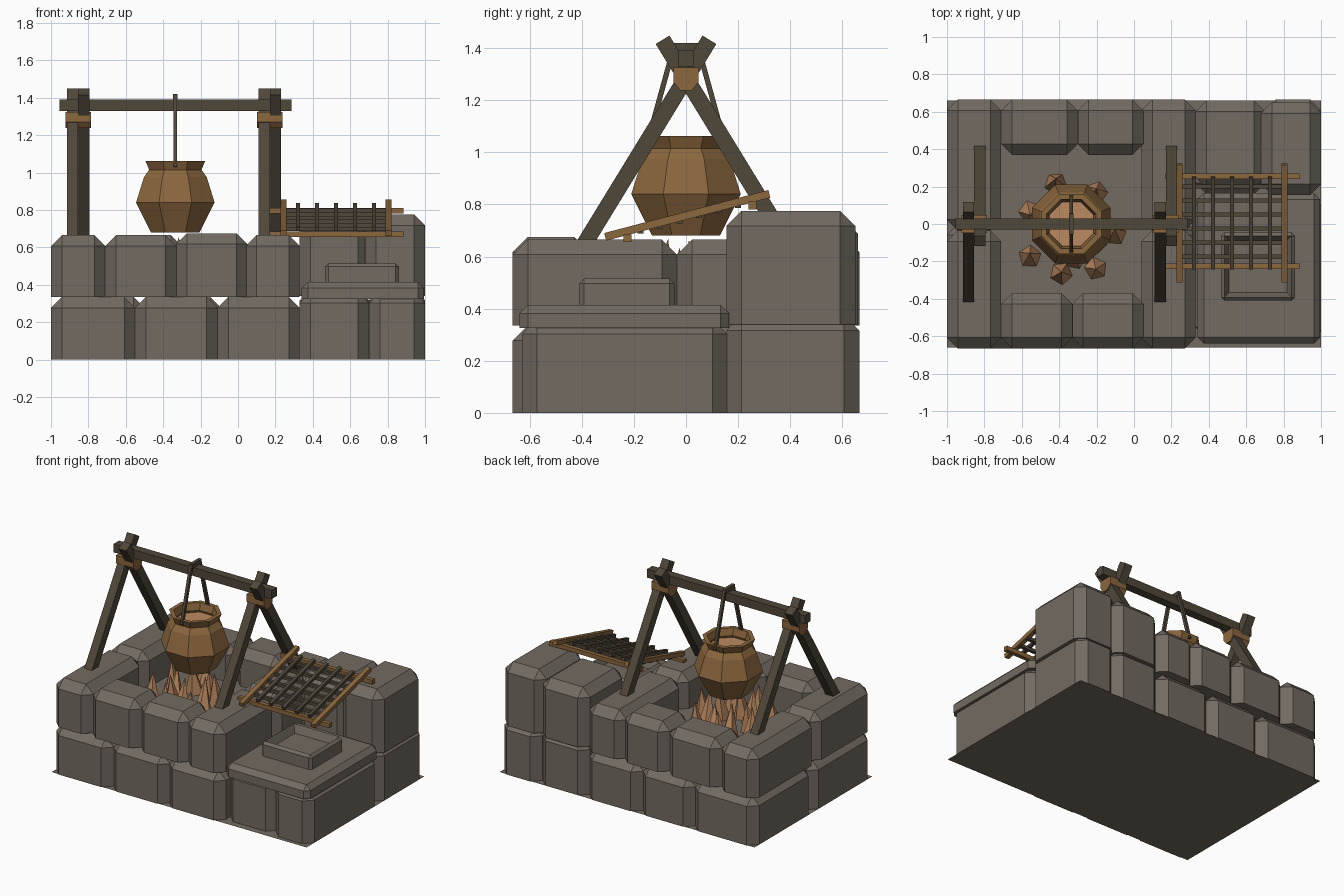
import bpy, bmesh, math, random
from mathutils import Vector, Matrix

if "Cube" in bpy.data.objects:
    bpy.data.objects.remove(bpy.data.objects["Cube"], do_unlink=True)


def material(name, r, g, b):
    m = bpy.data.materials.new(name)
    m.use_nodes = True
    m.diffuse_color = (r, g, b, 1)
    m.node_tree.nodes["Principled BSDF"].inputs["Base Color"].default_value = (r, g, b, 1)
    return m


STONE = material("stone grey", 0.17, 0.145, 0.12)
DARK = material("dark wood", 0.08, 0.063, 0.042)
BROWN = material("warm brown", 0.26, 0.135, 0.048)
EMBER = material("ember orange", 0.5, 0.25, 0.12)


def finish(name, bm, mat):
    bmesh.ops.recalc_face_normals(bm, faces=bm.faces)
    mesh = bpy.data.meshes.new(name)
    bm.to_mesh(mesh)
    bm.free()
    mesh.materials.append(mat)
    ob = bpy.data.objects.new(name, mesh)
    bpy.context.collection.objects.link(ob)
    return ob


def block_mesh(x, y, z, chamfer):
    """Box from (min, max) pairs, chamfered on every edge except the base."""
    bm = bmesh.new()
    bmesh.ops.create_cube(bm, size=1)
    for v in bm.verts:
        v.co = [a[0] if c < 0 else a[1] for a, c in zip((x, y, z), v.co)]
    edges = [e for e in bm.edges if max(v.co.z for v in e.verts) > z[0] + 0.001]
    bmesh.ops.bevel(bm, geom=edges, offset=chamfer, segments=1, affect='EDGES', profile=0.5)
    return bm


def stone(name, x, y, z, chamfer=0.058):
    return finish(name, block_mesh(x, y, z, chamfer), STONE)


def bar(name, p, q, w, h, mat):
    """Square bar between two points; w lies along x (or y for bars along x)."""
    p, q = Vector(p), Vector(q)
    d = (q - p).normalized()
    side = Vector((0, 1, 0)) if abs(d.x) > 0.9 else Vector((1, 0, 0))
    rot = Matrix((side, d.cross(side), d)).transposed().to_4x4()
    bm = bmesh.new()
    bmesh.ops.create_cube(bm, size=1, matrix=Matrix.Translation((p + q) / 2) @ rot
                          @ Matrix.Diagonal((w, h, (q - p).length, 1)))
    return finish(name, bm, mat)


def plane(name, x, y, z):
    bm = bmesh.new()
    bm.faces.new([bm.verts.new((a, b, z)) for a, b in
                  ((x[0], y[0]), (x[1], y[0]), (x[1], y[1]), (x[0], y[1]))])
    return finish(name, bm, STONE)


# Base and fire pit floor
plane("base_plate", (-1, 1), (-0.66, 0.66), 0)
plane("pit_floor", (-0.8, 0.1), (-0.45, 0.45), 0.42)

# Two courses of stones around the fire pit
W = 0.665
for side, word, low_a, low_b, up_b in ((-1, "front", -0.55, -0.11, -0.33),
                                       (1, "back", -0.5, -0.09, -0.3)):
    def span(a, b):
        return tuple(sorted((side * a, side * b)))
    lower, upper = (0, 0.335), (0.335, 0.665)
    stone(f"{word}_lower_left_corner", (-1, low_a), span(0, W), lower)
    stone(f"{word}_lower_middle", (low_a, low_b), span(0.37, W), lower)
    stone(f"{word}_lower_right_corner", (low_b, 0.33), span(0, W), lower)
    split = -0.035 * side
    stone(f"{word}_upper_left_corner", (-1, -0.71), span(-0.035 * side * side * side, W), upper)
    stone(f"{word}_upper_stone_a", (-0.71, up_b), span(0.37, W), upper)
    stone(f"{word}_upper_stone_b", (up_b, 0.05), span(0.37, W), (0.335, 0.675))
    stone(f"{word}_upper_right_corner", (0.04, 0.33), span(split * side * side, W), upper)

# Taller stones at the back of the workbench
stone("bench_back_lower_a", (0.33, 0.7), (0.16, 0.66), (0, 0.375))
stone("bench_back_lower_b", (0.7, 1), (0.155, 0.665), (0, 0.375))
stone("bench_back_upper_a", (0.33, 0.7), (0.19, 0.66), (0.34, 0.745))
stone("bench_back_upper_b", (0.68, 1), (0.155, 0.65), (0.34, 0.775))

# Workbench stones, slab and hollow basin
stone("bench_front_a", (0.33, 0.7), (-0.61, 0.16), (0, 0.36))
stone("bench_front_b", (0.7, 1), (-0.63, 0.16), (0, 0.36))
stone("bench_slab", (0.34, 0.995), (-0.64, 0.165), (0.325, 0.415), 0.033)
bm = block_mesh((0.465, 0.86), (-0.41, -0.045), (0.41, 0.515), 0.018)
top = max(bm.faces, key=lambda f: f.calc_center_median().z)
bmesh.ops.inset_region(bm, faces=[top], thickness=0.035)
bmesh.ops.translate(bm, verts=top.verts, vec=(0, 0, -0.055))
finish("basin", bm, STONE)

# Two crossed-leg frames with bindings, and the beam they carry
for word, cx in (("left", -0.855), ("right", 0.17)):
    for s, leg in ((-1, "front"), (1, "back")):
        x = cx + 0.03 * s
        bar(f"{word}_{leg}_leg", (x, s * 0.395, 0.64), (x, -s * 0.09, 1.432), 0.06, 0.062, DARK)
    bm = bmesh.new()
    outline = [(-0.048, 1.325), (0.048, 1.325), (0.048, 1.27), (0.022, 1.237),
               (-0.022, 1.237), (-0.048, 1.27)]
    face = bm.faces.new([bm.verts.new((cx - 0.068, y, z)) for y, z in outline])
    moved = bmesh.ops.extrude_face_region(bm, geom=[face])["geom"]
    bmesh.ops.translate(bm, verts=[g for g in moved if isinstance(g, bmesh.types.BMVert)],
                        vec=(0.136, 0, 0))
    finish(f"{word}_binding", bm, BROWN)
bar("beam", (-0.955, 0, 1.36), (0.285, 0, 1.36), 0.06, 0.06, DARK)

# Eight-sided pot, turned from a wall profile, with its contents
POT_X = -0.335


def ring(bm, apothem, z):
    r = apothem / math.cos(math.pi / 8)
    return [bm.verts.new((POT_X + r * math.cos((i + 0.5) * math.pi / 4),
                          r * math.sin((i + 0.5) * math.pi / 4), z)) for i in range(8)]


bm = bmesh.new()
profile = [(0.13, 0.68), (0.21, 0.84), (0.168, 0.975), (0.14, 1.015),
           (0.16, 1.063), (0.132, 1.063), (0.118, 1.015), (0.135, 0.97)]
rings = [ring(bm, a, z) for a, z in profile]
for low, high in zip(rings, rings[1:]):
    for i in range(8):
        j = (i + 1) % 8
        bm.faces.new((low[i], low[j], high[j], high[i]))
bm.faces.new(rings[0])
finish("pot", bm, BROWN)
bm = bmesh.new()
bm.faces.new(ring(bm, 0.125, 1.0))
finish("pot_contents", bm, EMBER)

# Pot hanger over the beam
for s, word in ((-1, "front"), (1, "back")):
    bar(f"hanger_{word}_rod", (POT_X, s * 0.15, 1.03), (POT_X, s * 0.045, 1.41), 0.02, 0.02, DARK)
bar("hanger_cap", (POT_X, -0.055, 1.405), (POT_X, 0.055, 1.405), 0.024, 0.03, DARK)

# Ring of pointed flames under the pot
random.seed(4)
for i in range(14):
    ang = i * math.tau / 14 + random.uniform(-0.15, 0.15)
    rad = (0.25, 0.15)[i % 2] + random.uniform(-0.02, 0.02)
    height = random.uniform(0.19, 0.25)
    place = Matrix.Translation((POT_X + rad * math.cos(ang), rad * math.sin(ang) - 0.02,
                                0.42 + height / 2))
    tilt = Matrix.Rotation(random.uniform(-0.2, 0.2), 4, 'X')
    bm = bmesh.new()
    bmesh.ops.create_cone(bm, cap_ends=True, segments=5, radius1=0.062, radius2=0,
                          depth=height, matrix=place @ tilt @ Matrix.Rotation(ang, 4, 'Z'))
    finish(f"flame_{i + 1}", bm, EMBER)


# Sloping grill: brown frame with dark bars
def on_grill(x, y, h=0):
    return (x, y, 0.757 + 0.262 * y + h)


for x, word in ((0.242, "left"), (0.805, "right")):
    bar(f"grill_{word}_rail", on_grill(x, -0.31), on_grill(x, 0.32), 0.032, 0.03, BROWN)
for y, word in ((-0.225, "front"), (0.255, "back")):
    bar(f"grill_{word}_rail", on_grill(0.165, y, -0.028), on_grill(0.885, y, -0.028),
        0.03, 0.03, BROWN)
for i in range(5):
    x = 0.32 + 0.102 * i
    bar(f"grill_long_bar_{i + 1}", on_grill(x, -0.24, 0.004), on_grill(x, 0.25, 0.004),
        0.022, 0.022, DARK)
for i in range(6):
    y = -0.175 + 0.075 * i
    bar(f"grill_cross_bar_{i + 1}", on_grill(0.235, y, -0.012), on_grill(0.81, y, -0.012),
        0.022, 0.022, DARK)
